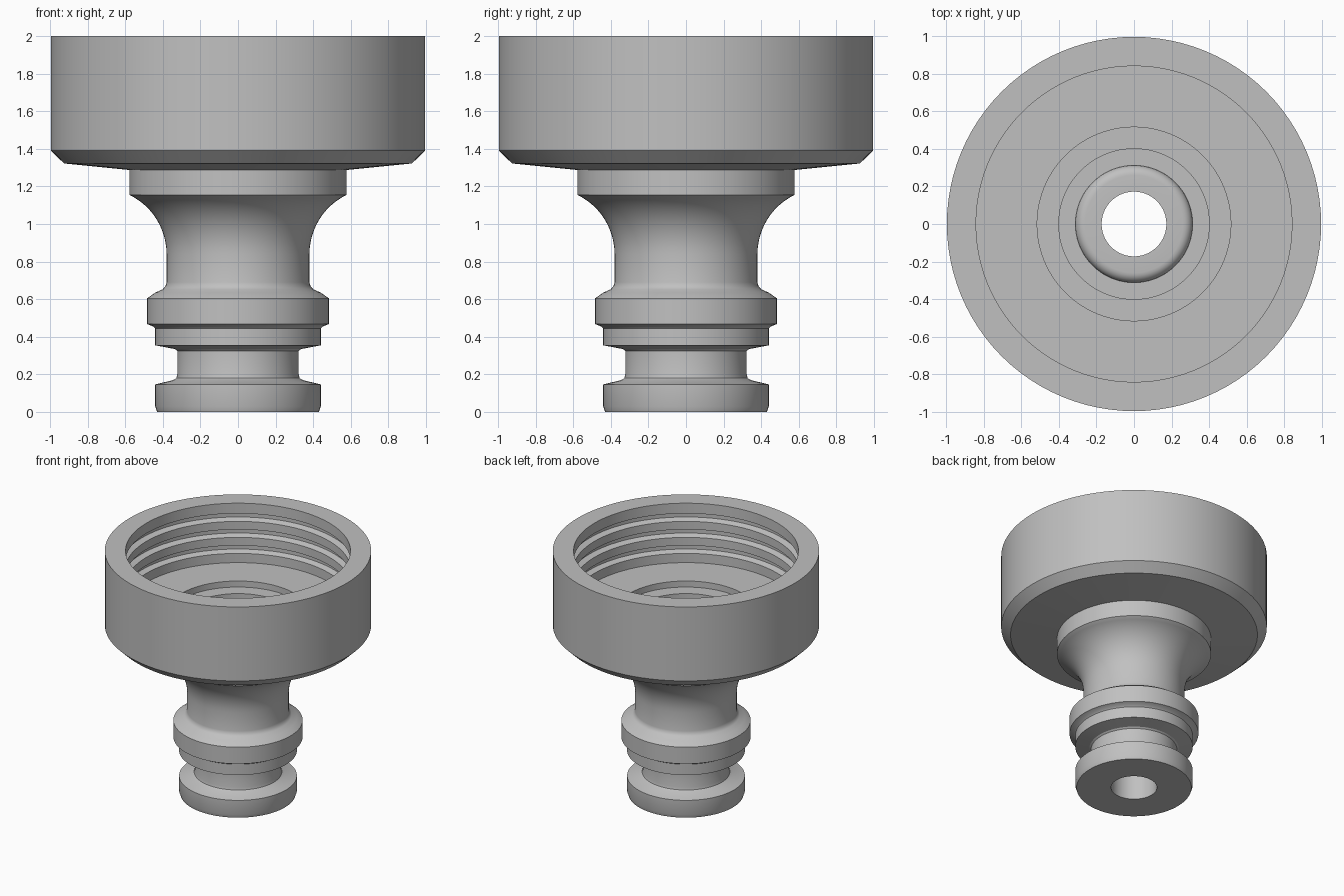
import bpy, bmesh
from math import pi, sin, cos, radians

if "Cube" in bpy.data.objects:
    bpy.data.objects.remove(bpy.data.objects["Cube"], do_unlink=True)

SEGMENTS = 96
RIM = 2.0
MOUTH = 0.84      # inner radius of the collar
BORE = 0.172

grey = bpy.data.materials.new("plain_grey")
grey.use_nodes = True
colour = (0.53, 0.53, 0.53, 1)
grey.diffuse_color = colour
grey.node_tree.nodes["Principled BSDF"].inputs["Base Color"].default_value = colour


def arc(cx, cz, radius, start, end, steps):
    """Points (r, z) along a circular arc, angles in degrees."""
    angles = [radians(start + (end - start) * i / steps) for i in range(steps + 1)]
    return [(cx + radius * cos(a), cz + radius * sin(a)) for a in angles]


def lathe(name, profile):
    """Revolve a closed (r, z) profile about the z axis."""
    bm = bmesh.new()
    rings = []
    for r, z in profile:
        rings.append([bm.verts.new((r * cos(2 * pi * i / SEGMENTS),
                                    r * sin(2 * pi * i / SEGMENTS), z))
                      for i in range(SEGMENTS)])
    for k, low in enumerate(rings):
        high = rings[(k + 1) % len(rings)]
        for i in range(SEGMENTS):
            j = (i + 1) % SEGMENTS
            bm.faces.new((low[i], low[j], high[j], high[i]))
    bmesh.ops.recalc_face_normals(bm, faces=bm.faces)
    mesh = bpy.data.meshes.new(name)
    bm.to_mesh(mesh)
    bm.free()
    mesh.materials.append(grey)
    obj = bpy.data.objects.new(name, mesh)
    bpy.context.collection.objects.link(obj)
    bpy.ops.object.select_all(action='DESELECT')
    obj.select_set(True)
    bpy.context.view_layer.objects.active = obj
    bpy.ops.object.shade_smooth_by_angle(angle=radians(28))
    return obj


# Plug end: foot flange, seal groove and locking collar
plug = [(BORE, 0), (0.43, 0), (0.44, 0.03), (0.44, 0.147), (0.345, 0.17),
        (0.328, 0.18), (0.323, 0.2), (0.323, 0.325), (0.335, 0.335),
        (0.44, 0.355), (0.44, 0.445), (0.45, 0.455), (0.483, 0.468),
        (0.483, 0.605), (0.44, 0.635), (0.4, 0.653), (0.386, 0.668),
        (0.38, 0.69)]

# Neck flaring out to the shoulder
neck = arc(0.73, 0.84, 0.35, 180, 116, 12)
shoulder = [(0.577, 1.155), (0.577, 1.287)]

# Wide collar with a chamfered underside
collar = [(0.925, 1.322), (0.995, 1.39), (0.995, RIM), (MOUTH, RIM)]

# Thread grooves inside the collar
thread = []
for i in range(3):
    top = RIM - 0.085 - i * 0.132
    thread += [(MOUTH, top), (0.885, top - 0.015),
               (0.885, top - 0.05), (MOUTH, top - 0.065)]

# Stepped floor with a rounded seat around the bore
floor = [(MOUTH, 1.51), (0.515, 1.51), (0.515, 1.46), (0.4, 1.46),
         (0.4, 1.41), (0.312, 1.41)]
seat = arc(0.26, 1.412, 0.052, 0, 90, 6) + [(BORE, 1.464)]

lathe("hose_adapter_body", plug + neck + shoulder + collar + thread + floor + seat)
